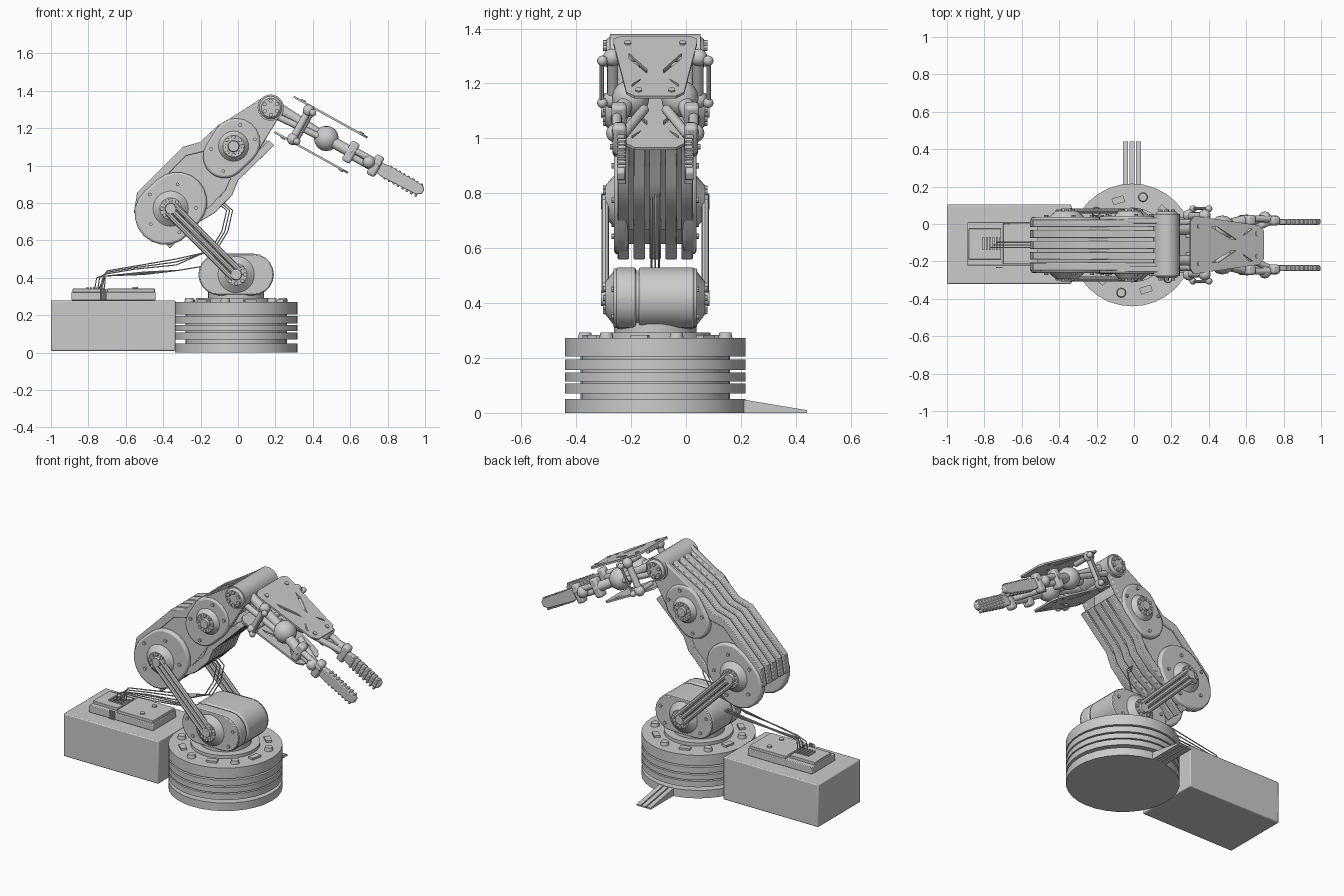
import bpy, bmesh
from math import sin, cos, pi, radians, asin, hypot, atan2
from mathutils import Vector, Matrix

if "Cube" in bpy.data.objects:
    bpy.data.objects.remove(bpy.data.objects["Cube"])

C = -0.112          # y of the arm's symmetry plane
BX = -0.01          # x of the base centre


def finish(name, bm, bevel=0):
    bmesh.ops.recalc_face_normals(bm, faces=bm.faces)
    me = bpy.data.meshes.new(name)
    bm.to_mesh(me)
    bm.free()
    ob = bpy.data.objects.new(name, me)
    bpy.context.collection.objects.link(ob)
    if bevel:
        m = ob.modifiers.new("bevel", 'BEVEL')
        m.width, m.segments, m.limit_method = bevel, 2, 'ANGLE'
        m.angle_limit = radians(40)
    return ob


def flat(p, q, t):
    return (p, t, q)


def frame(ox, oz, deg):
    """Tilted frame in the xz plane: (along, across, y) -> world."""
    c, s = cos(radians(deg)), sin(radians(deg))
    return lambda a, b, y: (ox + a * c - b * s, y, oz + a * s + b * c)


ARM = frame(-0.36, 0.77, 45.4)
HAND = frame(0.175, 1.31, -29)


def prism(name, pts, t0, t1, f=flat, bevel=0):
    bm = bmesh.new()
    lo = [bm.verts.new(f(p, q, t0)) for p, q in pts]
    hi = [bm.verts.new(f(p, q, t1)) for p, q in pts]
    bm.faces.new(lo)
    bm.faces.new(hi)
    n = len(pts)
    for i in range(n):
        bm.faces.new((lo[i], lo[(i + 1) % n], hi[(i + 1) % n], hi[i]))
    return finish(name, bm, bevel)


def rect(a0, a1, b0, b1):
    return [(a0, b0), (a1, b0), (a1, b1), (a0, b1)]


def box(name, x0, x1, y0, y1, z0, z1, bevel=0):
    return prism(name, rect(x0, x1, z0, z1), y0, y1, bevel=bevel)


def capsule(p, r1, q, r2, n=10):
    """Outline around two circles."""
    d = atan2(q[1] - p[1], q[0] - p[0])
    k = pi / 2 - asin((r2 - r1) / hypot(q[0] - p[0], q[1] - p[1])) - pi / 2
    out = []
    for c, r, s, e in ((q, r2, d - pi / 2 + k, d + pi / 2 - k),
                       (p, r1, d + pi / 2 - k, d + 1.5 * pi + k)):
        out += [(c[0] + r * cos(s + (e - s) * i / n), c[1] + r * sin(s + (e - s) * i / n)) for i in range(n + 1)]
    return out


def rod(name, p, q, r1, r2=None, seg=16):
    p, q = Vector(p), Vector(q)
    bm = bmesh.new()
    m = Matrix.Translation((p + q) / 2) @ (q - p).to_track_quat('Z', 'Y').to_matrix().to_4x4()
    bmesh.ops.create_cone(bm, cap_ends=True, segments=seg, radius1=r1, radius2=r1 if r2 is None else r2,
                          depth=(q - p).length, matrix=m)
    return finish(name, bm)


def ball(name, p, r):
    bm = bmesh.new()
    bmesh.ops.create_uvsphere(bm, u_segments=14, v_segments=8, radius=r, matrix=Matrix.Translation(p))
    return finish(name, bm)


def hub(name, f, a, b, s, d0, r):
    """Tapered joint cap with a boss and a ring of studs."""
    at = lambda u, v, d: f(a + u, b + v, C + s * d)
    rod(name + "_cap", at(0, 0, d0), at(0, 0, 0.182), r, 0.058, 24)
    rod(name + "_boss", at(0, 0, 0.17), at(0, 0, 0.197), 0.034, 0.028)
    for i in range(8):
        u, v = 0.048 * cos(i * pi / 4), 0.048 * sin(i * pi / 4)
        rod(name + "_stud", at(u, v, 0.165), at(u, v, 0.19), 0.013, 0.010, 8)


# finned round base
for z0, z1 in ((0, .05), (.07, .107), (.115, .148), (.157, .195), (.205, .272)):
    rod("base_fin", (BX, C, z0), (BX, C, z1), .328, seg=32)
rod("base_core", (BX, C, .02), (BX, C, .26), .272, seg=32)
rod("turntable", (BX, C, .27), (BX, C, .292), .2, seg=32)
rod("turntable_neck", (BX, C, .29), (BX, C, .33), .15, seg=32)
for i in range(6):
    t = i * pi / 3 + .3
    x, y = BX + .262 * cos(t), C + .262 * sin(t)
    rod("base_bolt", (x, y, .27), (x, y, .293), .026, .022, 12)
    t += pi / 6
    c, s = cos(t), sin(t)
    prism("base_clip", [(BX + (.25 + u) * c - v * s, C + (.25 + u) * s + v * c)
                        for u, v in rect(-.018, .018, -.032, .032)], .27, .284, lambda p, q, t: (p, q, t))

# three wedge prongs behind the base
for x in (-.06, -.025, .01):
    prism("rear_prong", [(.18, 0), (.44, 0), (.44, .01), (.2, .05), (.18, .05)], x, x + .028,
          lambda p, q, t: (t, p, q))

# power box with controller and plug
box("power_box", -1, -.335, -.32, .105, .01, .28, .006)
box("controller_base", -.89, -.44, -.222, .01, .28, .325, .004)
box("controller_panel", -.7, -.445, -.215, .003, .32, .342, .003)
box("controller_block", -.885, -.71, -.19, -.025, .32, .342, .003)
for i in range(6):
    box("plug_pin", -.81 + i * .018, -.80 + i * .018, -.14, -.07, .335, .352)
    rod("plug_lead", (-.735 + i * .006, -.232, .285), (-.735 + i * .006, -.232, .34), .003, seg=6)
for y in (-.17, -.05):
    rod("controller_knob", (-.55, y, .34), (-.55, y, .35), .015)

# wires from the controller to the arm
def wire(name, pts):
    cu = bpy.data.curves.new(name, 'CURVE')
    cu.dimensions, cu.bevel_depth, cu.bevel_resolution = '3D', .0035, 1
    sp = cu.splines.new('POLY')
    sp.points.add(len(pts) - 1)
    for p, co in zip(sp.points, pts):
        p.co = (*co, 1)
    bpy.context.collection.objects.link(bpy.data.objects.new(name, cu))

for k in (-1, 0, 1):
    e, y = k * .016, C + k * .014
    wire("long_wire", [(-.75 + e, y, .34), (-.74 + e, y, .40), (-.7, y, .43 + e * .5), (-.55, y, .455 + e * .5),
                       (-.33, y, .485 + e), (-.13 + e, y, .55), (-.07 + e, y, .65), (-.045 + e, y, .76),
                       (-.09 + e, y, .80), (-.16, y, .80 + e)])
    wire("short_wire", [(-.73 + e, y, .34), (-.71, y, .41), (-.5, y, .425 + e * .4), (-.32, y, .44), (-.2, y, .46)])

# shoulder drum, split by a seam
sh = capsule((-.1, .418), .112, (.08, .418), .112)
prism("shoulder_drum", sh, -.172, C + .142, bevel=.008)
prism("shoulder_drum_end", sh, C - .142, -.182, bevel=.008)
prism("shoulder_seam", capsule((-.1, .418), .1, (.08, .418), .1), -.19, -.16)

# upper arm core and five fins of rails above and below
prism("arm_core", [(-.12, -.10), (.15, -.14), (.36, -.11), (.6, -.06), (.7, .03), (.48, .1), (.28, .14), (-.08, .14)],
      C - .125, C + .125, ARM)
top_rail = [(-.154, .125), (-.065, .188), (.28, .186), (.364, .138), (.5, .132), (.758, .058),
            (.74, .02), (.48, .085), (.34, .09), (.26, .14), (-.05, .14), (-.14, .1)]
low_rail = [(-.155, -.145), (.03, -.152), (.15, -.184), (.28, -.184), (.363, -.15), (.63, -.156),
            (.63, -.118), (.35, -.11), (.27, -.14), (.15, -.14), (.03, -.11), (-.15, -.112)]
for i in range(5):
    y = C + (i - 2) * .058
    prism("upper_rail", top_rail, y - .021, y + .021, ARM, .004)
    prism("lower_rail", low_rail, y - .021, y + .021, ARM, .004)
prism("lower_rail_web", rect(.0, .62, -.145, -.08), C - .12, C + .12, ARM)

for s in (-1, 1):
    Y = lambda d: C + s * d
    # shoulder flange
    prism("shoulder_flange", capsule((-.1, .418), .108, (.08, .418), .108), Y(.135), Y(.152), bevel=.004)
    hub("shoulder_hub", frame(-.01, .418, 0), 0, 0, s, .15, .1)
    for x, z in ((-.17, .45), (-.13, .35), (.15, .45), (.12, .35)):
        rod("shoulder_screw", (x, Y(.15), z), (x, Y(.16), z), .01, seg=8)
    # grooved connecting links
    for k in (-1, 0, 1):
        e = k * .021
        rod("link_bar", (-.01 + e, Y(.182), .418 + e), (-.36 + e, Y(.182), .77 + e), .014, seg=8)
    # elbow flange
    prism("elbow_flange", capsule((-.04, 0), .165, (.05, 0), .16), Y(.1), Y(.15), ARM, .012)
    hub("elbow_hub", ARM, 0, 0, s, .145, .1)
    for k in range(5):
        t = k * 2 * pi / 5 + .5
        rod("elbow_screw", ARM(.135 * cos(t), .135 * sin(t), Y(.145)), ARM(.135 * cos(t), .135 * sin(t), Y(.16)), .01, seg=8)
    # second joint and tapered wrist bracket
    prism("forearm_flange", capsule((.40, -.01), .115, (.5, 0), .128), Y(.1), Y(.155), ARM, .012)
    hub("forearm_hub", ARM, .474, -.005, s, .15, .085)
    prism("wrist_bracket", capsule((.5, 0), .125, (.755, 0), .068), Y(.115), Y(.145), ARM, .005)
    for u, v in ((.34, -.06), (.38, .07), (.58, .05), (.58, -.06)):
        rod("bracket_screw", ARM(u, v, Y(.13)), ARM(u, v, Y(.165)), .01, seg=8)
    # wrist end cap
    rod("wrist_cap", HAND(0, 0, Y(.16)), HAND(0, 0, Y(.178)), .066, .05, 24)
    for k in range(6):
        u, v = .038 * cos(k * pi / 3), .038 * sin(k * pi / 3)
        rod("wrist_stud", HAND(u, v, Y(.17)), HAND(u, v, Y(.19)), .011, seg=8)
    # side post of the hand with ball ends
    rod("hand_post", HAND(.185, -.10, Y(.155)), HAND(.185, .10, Y(.155)), .02)
    rod("hand_tie_rod", HAND(.21, -.10, Y(.195)), HAND(.21, .10, Y(.195)), .008, seg=8)
    for b in (-.09, .085):
        ball("post_ball", HAND(.185, b, Y(.158)), .032)
        ball("tie_ball", HAND(.21, b, Y(.193)), .019)
        rod("post_pin", HAND(.185, b, Y(.04)), HAND(.185, b, Y(.15)), .016)
    # finger linkage
    rod("finger_arm", HAND(.03, .02, Y(.08)), HAND(.34, 0, Y(.09)), .028)
    rod("finger_brace", HAND(.04, -.025, Y(.12)), HAND(.3, -.01, Y(.12)), .018)
    ball("finger_joint", HAND(.34, 0, Y(.09)), .068)
    rod("finger_link", HAND(.34, 0, Y(.1)), HAND(.5, 0, Y(.135)), .03)
    rod("inner_link", HAND(.42, 0, Y(.04)), HAND(.62, 0, Y(.12)), .018)
    prism("knuckle", rect(.465, .515, -.06, .06), Y(.105), Y(.16), HAND, .012)
    rod("knuckle_bar", HAND(.5, .018, Y(.14)), HAND(.66, .018, Y(.14)), .018)
    rod("knuckle_bar", HAND(.5, -.018, Y(.125)), HAND(.66, -.018, Y(.125)), .018)
    prism("fingertip_joint", rect(.615, .665, -.06, .06), Y(.105), Y(.155), HAND, .014)
    ball("fingertip_ball", HAND(.6, 0, Y(.145)), .034)
    # ribbed finger
    prism("finger", [(.65, -.028), (.7, -.036), (.9, -.03), (.93, -.012), (.93, .018), (.91, .032), (.7, .036), (.65, .028)],
          Y(.11), Y(.14), HAND, .005)
    for k in range(8):
        a = .71 + k * .027
        prism("finger_rib", rect(a, a + .013, -.041, .041 - k * .0005), Y(.106), Y(.137), HAND, .003)

# wrist barrel
rod("wrist_barrel", HAND(0, 0, C - .165), HAND(0, 0, C + .165), .07, seg=28)

# hand plates with slanted slots, shared outline seen from above
outline = [(.08, -.125), (.10, -.152), (.13, -.152), (.5, -.105), (.53, -.075),
           (.53, .075), (.5, .105), (.13, .152), (.10, .152), (.08, .125)]
for nm, b in (("upper_hand_plate", .105), ("lower_hand_plate", -.11)):
    top = lambda p, q, t: HAND(p, C + 0, t)[:1] + (C + q,) + HAND(p, t, 0)[2:]
    top = lambda p, q, t: HAND(p, t, C + q)
    plate = prism(nm, outline, b, b + .011, top)
    for s in (-1, 1):
        for slot in ([(.21, .095), (.25, .095), (.36, .03), (.33, .03)], [(.40, .05), (.42, .06), (.46, .085), (.44, .085)]):
            cut = prism("slot_cutter", [(p, s * q) for p, q in slot], b - .03, b + .04, top)
            cut.hide_render = True
            cut.hide_set(True)
            m = plate.modifiers.new("slot", 'BOOLEAN')
            m.operation, m.object, m.solver = 'DIFFERENCE', cut, 'EXACT'
        e = .011 if b > 0 else 0
        for p, q in ((.135, .1), (.49, .06)):
            rod("plate_screw", top(p, s * q, b + e - .006), top(p, s * q, b + e + .006), .013, seg=10)

# smooth the round parts, keep edges sharp
bpy.ops.object.select_all(action='DESELECT')
for ob in bpy.context.collection.objects:
    if ob.type == 'MESH' and not ob.hide_render:
        ob.select_set(True)
        bpy.context.view_layer.objects.active = ob
bpy.ops.object.shade_smooth_by_angle(angle=radians(35))
